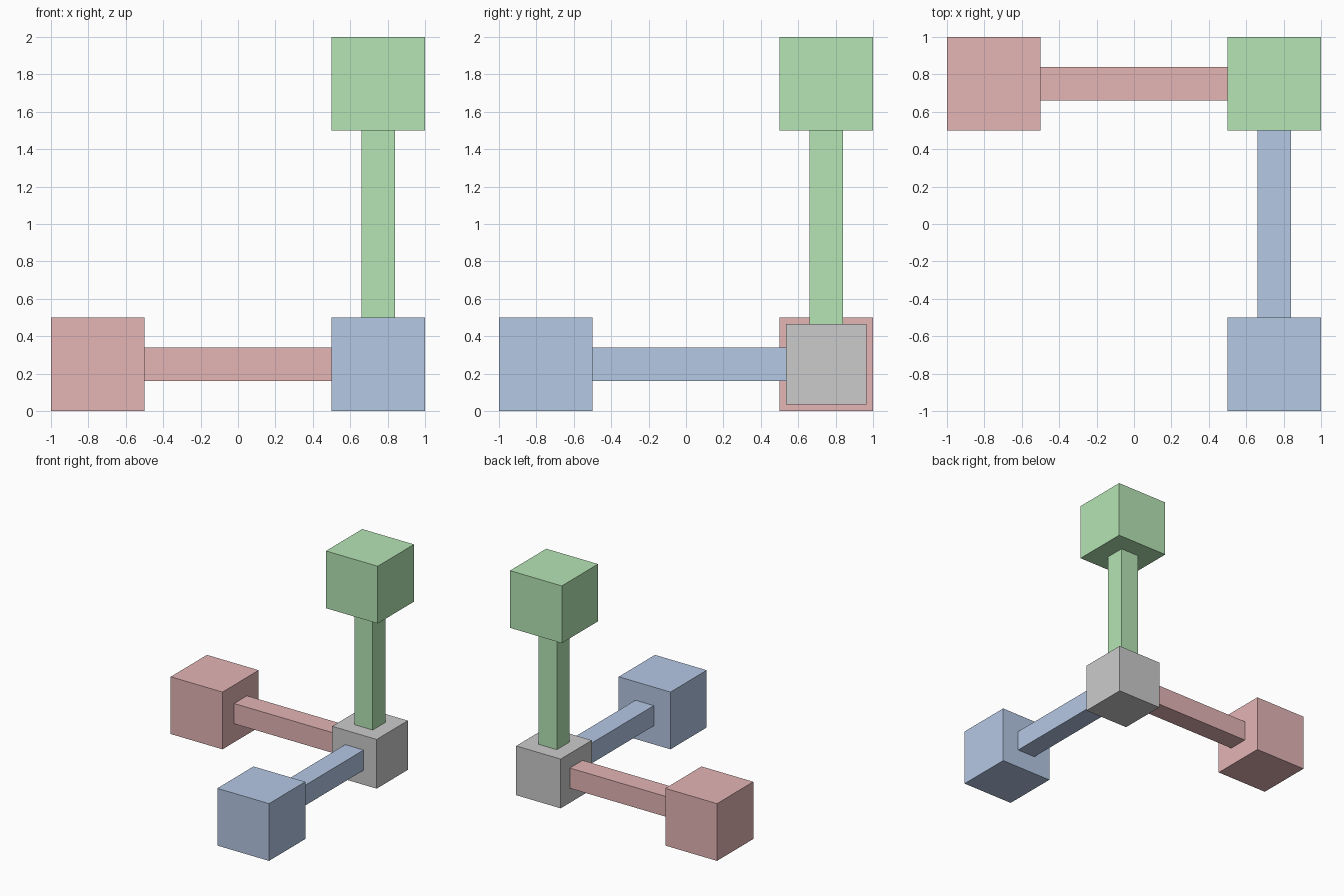
import bpy
from mathutils import Vector

if "Cube" in bpy.data.objects:
    bpy.data.objects.remove(bpy.data.objects["Cube"])

CUBE, HUB, ROD = 0.5, 0.43, 0.177
CORNER = Vector((0.75, 0.75, 0.25))
EMBED = 0.01  # rods sink slightly into the cubes


def material(name, rgb):
    mat = bpy.data.materials.new(name)
    mat.diffuse_color = (*rgb, 1)
    mat.use_nodes = True
    mat.node_tree.nodes["Principled BSDF"].inputs["Base Color"].default_value = mat.diffuse_color
    return mat


def box(name, center, size, mat=None):
    bpy.ops.mesh.primitive_cube_add(size=1, location=center)
    obj = bpy.context.object
    obj.name = name
    obj.scale = size
    bpy.ops.object.transform_apply(location=False, rotation=False, scale=True)
    if mat:
        obj.data.materials.append(mat)
    return obj


# Hub cube at the shared corner
box("hub_cube", CORNER, (HUB, HUB, HUB))

# One rod and end cube along each axis
arms = [
    ("red", (-1, 0, 0), (0.78, 0.46, 0.46)),
    ("blue", (0, -1, 0), (0.46, 0.58, 0.78)),
    ("green", (0, 0, 1), (0.46, 0.78, 0.46)),
]
for name, direction, rgb in arms:
    d = Vector(direction)
    mat = material(name, rgb)
    box(f"{name}_end_cube", CORNER + d * 1.5, (CUBE, CUBE, CUBE), mat)
    start = HUB / 2 - EMBED
    end = 1.5 - CUBE / 2 + EMBED
    size = [end - start if c else ROD for c in direction]
    box(f"{name}_rod", CORNER + d * (start + end) / 2, size, mat)
